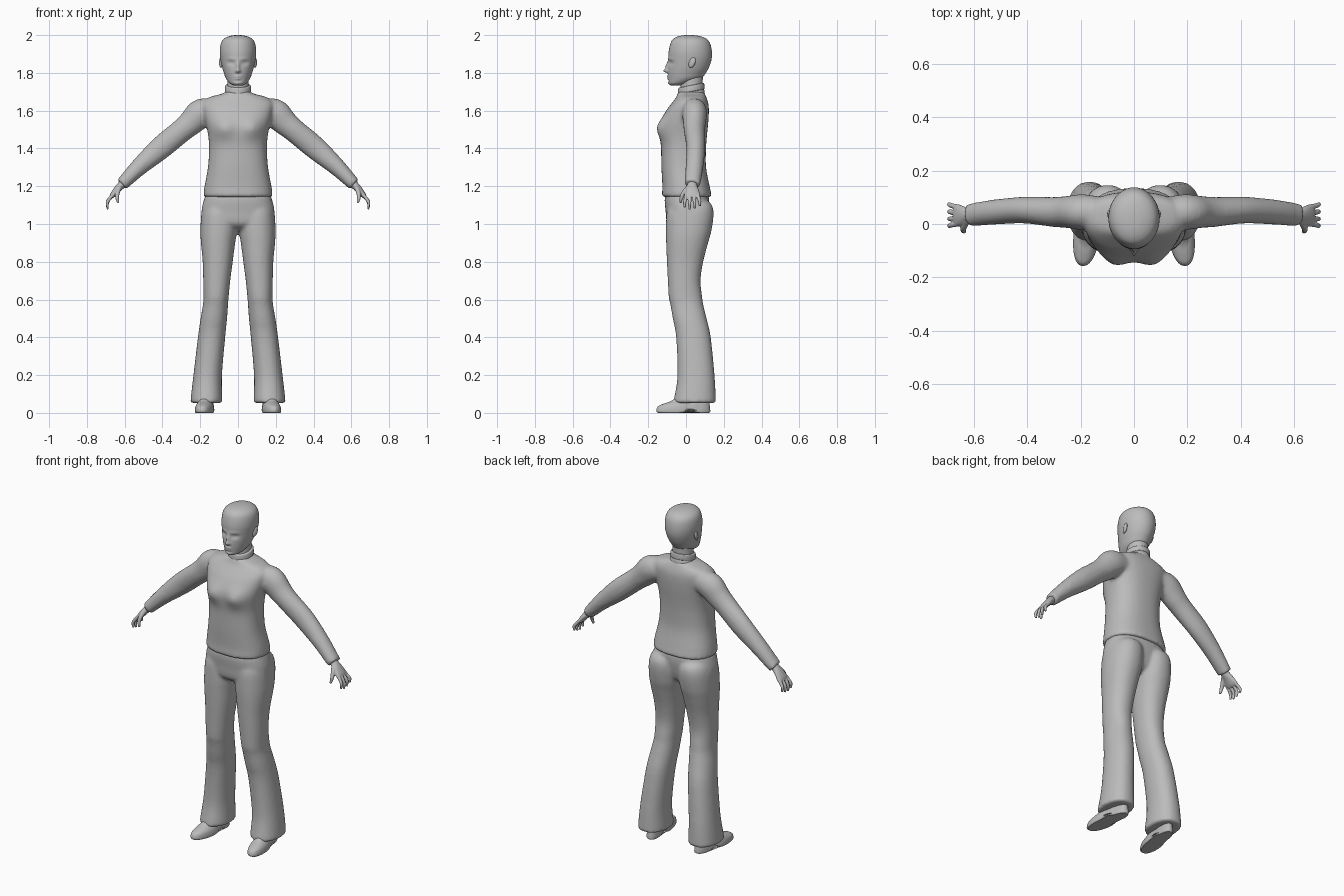
import bpy, bmesh, math
from mathutils import Vector

GREY = bpy.data.materials.new("soft_grey")
GREY.diffuse_color = (0.5, 0.5, 0.5, 1)


def smooth_rows(rows, k=5):
    """Catmull-Rom interpolation between the key cross-sections."""
    out = []
    n = len(rows)
    for i in range(n - 1):
        a, b, c, d = rows[max(i - 1, 0)], rows[i], rows[i + 1], rows[min(i + 2, n - 1)]
        for j in range(k):
            t = j / k
            out.append([0.5 * (2 * q + (r - p) * t + (2 * p - 5 * q + 4 * r - s) * t * t
                               + (3 * q - p - 3 * r + s) * t ** 3)
                        for p, q, r, s in zip(a, b, c, d)])
    return out + [list(rows[-1])]


def oval(seg, power):
    """Unit superellipse points."""
    for i in range(seg):
        a = 2 * math.pi * i / seg
        c, s = math.cos(a), math.sin(a)
        yield (math.copysign(abs(c) ** (2 / power), c),
               math.copysign(abs(s) ** (2 / power), s))


def loft(bm, rings, side=1, sculpt=None):
    """Skin a list of rings and cap both ends."""
    loops = []
    for ring in rings:
        pts = [sculpt(p) if sculpt else p for p in ring]
        loops.append([bm.verts.new((p.x * side, p.y, p.z)) for p in pts])
    n = len(loops[0])
    for a, b in zip(loops, loops[1:]):
        for i in range(n):
            j = (i + 1) % n
            bm.faces.new((a[i], a[j], b[j], b[i]))
    bm.faces.new(loops[0])
    bm.faces.new(loops[-1])


def stack(bm, rows, side=1, seg=48, power=2.0, sculpt=None):
    """Level rings, rows = (z, x0, x1, y0, y1)."""
    rings = [[Vector(((x0 + x1) / 2 + (x1 - x0) / 2 * c, (y0 + y1) / 2 + (y1 - y0) / 2 * s, z))
              for c, s in oval(seg, power)] for z, x0, x1, y0, y1 in smooth_rows(rows)]
    loft(bm, rings, side, sculpt)


def sym(rows):
    """(z, half width, y0, y1) to symmetric stack rows."""
    return [(z, -w, w, y0, y1) for z, w, y0, y1 in rows]


def tube(bm, rows, side=1, seg=24):
    """Rings square to a path, rows = (x, y, z, radius along y, other radius)."""
    rows = smooth_rows(rows)
    ctr = [Vector(r[:3]) for r in rows]
    rings = []
    for i, r in enumerate(rows):
        t = (ctr[min(i + 1, len(ctr) - 1)] - ctr[max(i - 1, 0)]).normalized()
        u = Vector((0, 1, 0))
        u = (u - t * u.dot(t)).normalized()
        v = t.cross(u)
        rings.append([ctr[i] + u * c * r[3] + v * s * r[4] for c, s in oval(seg, 2)])
    loft(bm, rings, side)


def finish(bm, name, voxel=0, relax=4, mirror=False):
    bmesh.ops.recalc_face_normals(bm, faces=bm.faces)
    for f in bm.faces:
        f.smooth = len(f.verts) <= 4
    me = bpy.data.meshes.new(name)
    bm.to_mesh(me)
    bm.free()
    me.materials.append(GREY)
    ob = bpy.data.objects.new(name, me)
    bpy.context.collection.objects.link(ob)
    if voxel:  # fuse overlapping pieces into one skin
        m = ob.modifiers.new("fuse", 'REMESH')
        m.mode = 'VOXEL'
        m.voxel_size = voxel
        m.use_smooth_shade = True
        m = ob.modifiers.new("relax", 'SMOOTH')
        m.factor, m.iterations = 0.5, relax
    if mirror:
        ob.modifiers.new("mirror", 'MIRROR')
    return ob


def bump(p, cx, cz, sx, sz):
    return math.exp(-((p.x - cx) / sx) ** 2 - ((p.z - cz) / sz) ** 2)


# Head with sculpted face: (x, z, x size, z size, push along y)
FACE = [(0, 1.835, .009, .024, -.013), (0, 1.81, .012, .010, -.020),
        (0, 1.796, .014, .005, .004),
        (.036, 1.853, .018, .011, .013), (-.036, 1.853, .018, .011, .013),
        (.036, 1.852, .012, .006, -.005), (-.036, 1.852, .012, .006, -.005),
        (.033, 1.873, .025, .007, -.004), (-.033, 1.873, .025, .007, -.004),
        (0, 1.781, .018, .005, -.007), (0, 1.768, .015, .005, -.006),
        (0, 1.757, .02, .005, .004), (0, 1.745, .018, .008, -.003)]


def face(p):
    if p.y < 0:
        fade = min(1, -p.y / .04)
        p.y += fade * sum(d * bump(p, cx, cz, sx, sz) for cx, cz, sx, sz, d in FACE)
    return p


bm = bmesh.new()
stack(bm, sym([(1.733, .022, -.08, -.03), (1.745, .045, -.092, .02), (1.77, .064, -.094, .08),
               (1.80, .075, -.096, .105), (1.83, .084, -.095, .122), (1.87, .092, -.093, .135),
               (1.91, .096, -.092, .137), (1.95, .092, -.084, .13), (1.975, .08, -.072, .115),
               (1.99, .058, -.05, .09), (1.998, .03, -.02, .055), (2.0, .008, .01, .025)]),
      seg=96, sculpt=face)
finish(bm, "head")

# Ears
bm = bmesh.new()
bmesh.ops.create_uvsphere(bm, u_segments=16, v_segments=10, radius=1)
for v in bm.verts:
    y, z = v.co.y * .018, v.co.z * .028
    v.co = (.09 + v.co.x * .010 + y * .2, .032 + y + z * .25, 1.855 + z)
finish(bm, "ears", mirror=True)

# Neck
bm = bmesh.new()
stack(bm, sym([(1.68, .06, -.03, .088), (1.74, .057, -.03, .088), (1.80, .055, -.03, .09)]))
finish(bm, "neck")


# Collar, higher at the back
def tilt(p):
    p.z += (p.y - .03) * .2
    return p


bm = bmesh.new()
stack(bm, sym([(1.665, .085, -.045, .10), (1.69, .07, -.043, .098), (1.70, .066, -.04, .095),
               (1.705, .070, -.043, .098), (1.73, .068, -.041, .096), (1.735, .062, -.035, .09)]),
      sculpt=tilt)
finish(bm, "collar")


# Sweater: torso with bust, fused with the sleeves
def bust(p):
    if p.y < 0:
        p.y -= .026 * min(1, -p.y / .06) * (bump(p, .075, 1.505, .055, .05)
                                            + bump(p, -.075, 1.505, .055, .05))
    return p


bm = bmesh.new()
stack(bm, sym([(1.143, .181, -.126, .135), (1.16, .182, -.127, .134), (1.2, .177, -.125, .125),
               (1.3, .159, -.13, .106), (1.4, .153, -.132, .106), (1.47, .158, -.136, .111),
               (1.54, .172, -.132, .118), (1.6, .185, -.105, .121), (1.64, .188, -.075, .118),
               (1.67, .155, -.052, .108), (1.688, .09, -.046, .1), (1.70, .066, -.04, .094)]),
      seg=72, power=2.4, sculpt=bust)
for s in (1, -1):
    tube(bm, [(.11, .045, 1.60, .055, .055), (.19, .045, 1.588, .066, .077),
              (.25, .045, 1.535, .060, .068), (.30, .045, 1.493, .056, .062),
              (.41, .052, 1.402, .050, .061), (.52, .045, 1.305, .047, .047),
              (.595, .036, 1.23, .044, .037), (.616, .033, 1.210, .043, .035)], s, 32)
finish(bm, "sweater", voxel=.010, relax=5)

# Trousers: hips fused with flared legs
bm = bmesh.new()
stack(bm, sym([(.965, .10, -.05, .06), (1.0, .185, -.098, .10), (1.07, .193, -.108, .118),
               (1.13, .18, -.113, .122), (1.17, .165, -.105, .112)]), power=2.4)
for s in (1, -1):
    stack(bm, [(.052, .083, .25, -.066, .16), (.075, .083, .25, -.063, .158),
               (.2, .085, .236, -.045, .151), (.4, .068, .212, -.052, .131),
               (.5, .058, .198, -.070, .109), (.57, .053, .186, -.082, .092),
               (.61, .050, .183, -.091, .086), (.7, .041, .184, -.096, .077),
               (.8, .028, .187, -.101, .091), (.9, .015, .196, -.105, .117),
               (.97, .004, .199, -.106, .136), (1.06, .004, .193, -.102, .146),
               (1.11, .02, .175, -.08, .13), (1.135, .05, .145, -.04, .08)], s, power=2.2)
finish(bm, "trousers", voxel=.010, relax=4)


# Shoes, waisted at the instep and turned slightly outward
def last(p):
    w = 1 - .16 * math.exp(-((p.y - .03) / .04) ** 2) - (.1 if p.y > .06 else 0)
    p.x = .172 + (p.x - .172) * w - p.y * .12
    if p.z < .012:
        p.z += .012 * math.exp(-((p.y - .02) / .03) ** 2)
    return p


bm = bmesh.new()
stack(bm, [(0, .126, .218, -.148, .122), (.006, .122, .222, -.156, .128),
           (.02, .122, .222, -.156, .128), (.036, .125, .219, -.146, .126),
           (.05, .130, .214, -.115, .124), (.065, .136, .208, -.075, .122),
           (.10, .140, .204, -.03, .118)], power=2.3, sculpt=last)
finish(bm, "shoes", mirror=True)

# Hands: palm, four curled fingers and a thumb
bm = bmesh.new()
tube(bm, [(.59, .033, 1.232, .026, .022), (.62, .033, 1.203, .026, .021),
          (.642, .032, 1.180, .036, .018), (.662, .032, 1.155, .042, .015),
          (.672, .032, 1.142, .038, .010)])
for y, spread, drop in ((.063, .010, .016), (.042, .004, .004), (.021, -.002, 0), (.001, -.008, .008)):
    tube(bm, [(.655, y, 1.162, .010, .010), (.680, y + spread * .5, 1.134, .0095, .0095),
              (.692, y + spread, 1.108 + drop * .6, .0085, .0085),
              (.689, y + spread, 1.078 + drop, .006, .006)], seg=12)
tube(bm, [(.625, .015, 1.198, .013, .013), (.637, -.010, 1.168, .012, .012),
          (.640, -.024, 1.140, .010, .010), (.634, -.029, 1.112, .006, .006)], seg=12)
finish(bm, "hands", voxel=.0035, relax=2, mirror=True)
